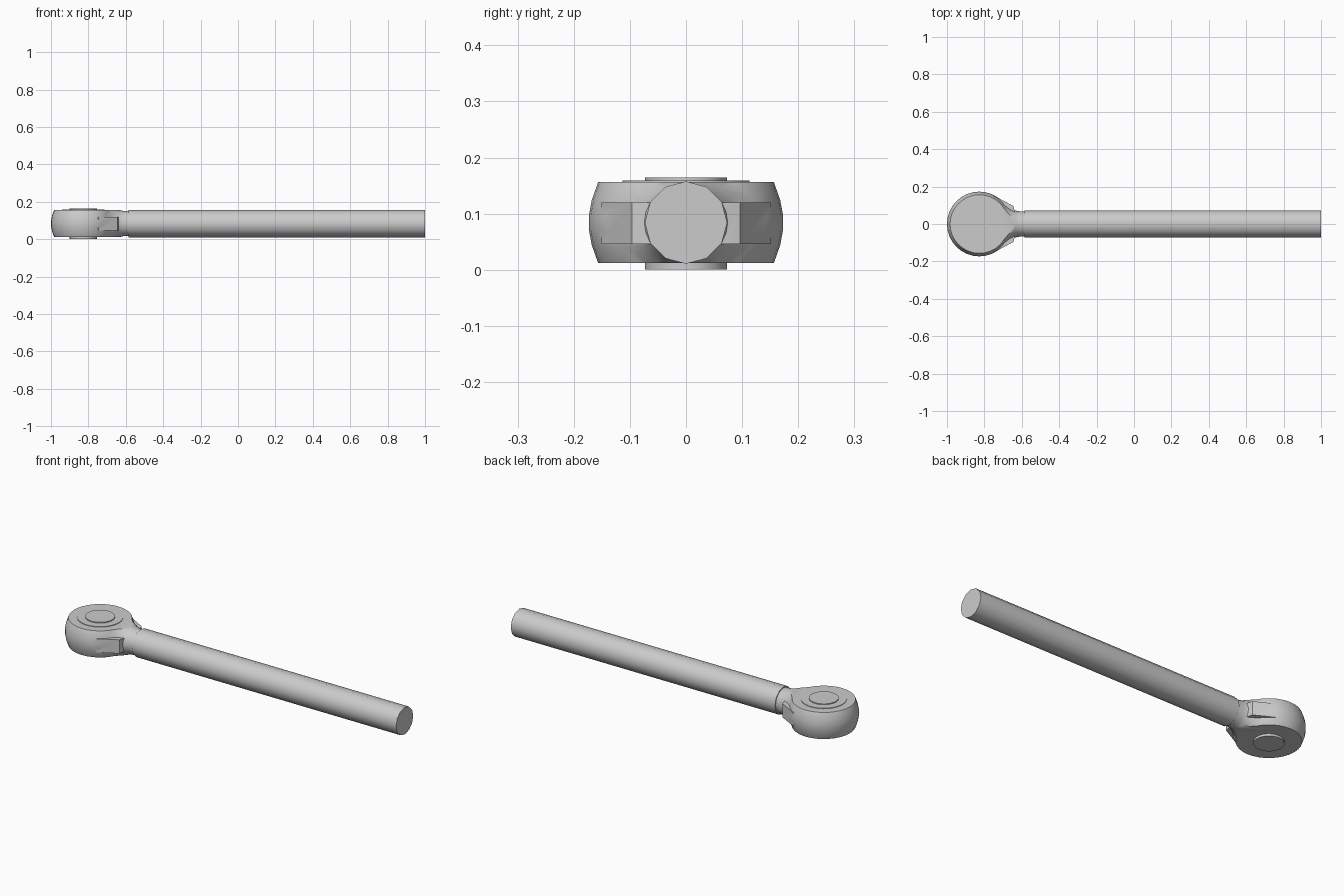
import bpy, math
from mathutils import Matrix, Vector

if "Cube" in bpy.data.objects:
    bpy.data.objects.remove(bpy.data.objects["Cube"])

ZC = 0.084            # height of the rod axis
EYE = Vector((-0.827, 0, ZC))


def make_mesh(name, verts, faces):
    me = bpy.data.meshes.new(name)
    me.from_pydata(verts, [], faces)
    ob = bpy.data.objects.new(name, me)
    bpy.context.collection.objects.link(ob)
    return ob


def lathe(name, profile, n, origin=(0, 0, 0), along_x=False):
    """Closed solid of revolution from (radius, height) points, capped at both ends."""
    m = Matrix.Translation(origin)
    if along_x:
        m = m @ Matrix.Rotation(math.pi / 2, 4, 'Y')
    verts = [m @ Vector((r * math.cos(2 * math.pi * i / n), r * math.sin(2 * math.pi * i / n), h))
             for r, h in profile for i in range(n)]
    faces = [(k * n + i, k * n + (i + 1) % n, (k + 1) * n + (i + 1) % n, (k + 1) * n + i)
             for k in range(len(profile) - 1) for i in range(n)]
    faces.append(tuple(reversed(range(n))))
    faces.append(tuple(range((len(profile) - 1) * n, len(profile) * n)))
    return make_mesh(name, verts, faces)


def prism(name, outline, z0, z1):
    n = len(outline)
    verts = [(x, y, z) for z in (z0, z1) for x, y in outline]
    faces = [(i, (i + 1) % n, n + (i + 1) % n, n + i) for i in range(n)]
    faces += [tuple(reversed(range(n))), tuple(range(n, 2 * n))]
    return make_mesh(name, verts, faces)


def combine(ob, other, op):
    mod = ob.modifiers.new(op, 'BOOLEAN')
    mod.operation, mod.object, mod.solver = op, other, 'EXACT'
    bpy.context.view_layer.objects.active = ob
    bpy.ops.object.modifier_apply(modifier=mod.name)
    bpy.data.objects.remove(other, do_unlink=True)


def smooth(ob):
    bpy.ops.object.select_all(action='DESELECT')
    ob.select_set(True)
    bpy.context.view_layer.objects.active = ob
    bpy.ops.object.shade_smooth_by_angle(angle=math.radians(35))


# barrel-shaped eye
eye = lathe("rod_end_eye", [(0.145, -0.092), (0.157, -0.071), (0.168, -0.04), (0.173, -0.013),
                            (0.173, 0.013), (0.168, 0.04), (0.157, 0.071), (0.145, 0.092)], 32, EYE)

# flared neck blending the eye into the rod
neck = lathe("neck", [(0.14, -0.77), (0.136, -0.735), (0.112, -0.70), (0.087, -0.665),
                      (0.073, -0.637), (0.068, -0.615), (0.067, -0.57)], 24, (0, 0, ZC), True)
combine(eye, neck, 'UNION')

# side ribs, tangent to the eye on both sides
half = [(-0.79, 0.08), (-0.747, 0.151), (-0.645, 0.096), (-0.638, 0.068)]
ribs = prism("ribs", [(x, -y) for x, y in half] + half[::-1], 0.046, 0.12)
combine(eye, ribs, 'UNION')

# flat top and bottom faces
slab = prism("slab", [(-1.2, -0.3), (-0.4, -0.3), (-0.4, 0.3), (-1.2, 0.3)], 0.012, 0.156)
combine(eye, slab, 'INTERSECT')
smooth(eye)

# bearing race and pin
smooth(lathe("bearing_race", [(0.113, 0.14), (0.113, 0.159)], 32, (EYE.x, 0, 0)))
smooth(lathe("bearing_pin", [(0.073, 0.0), (0.073, 0.164)], 24, (EYE.x, 0, 0)))

# long rod
smooth(lathe("rod_shank", [(0.0735, -0.585), (0.0735, 1.0)], 12, (0, 0, ZC), True))
